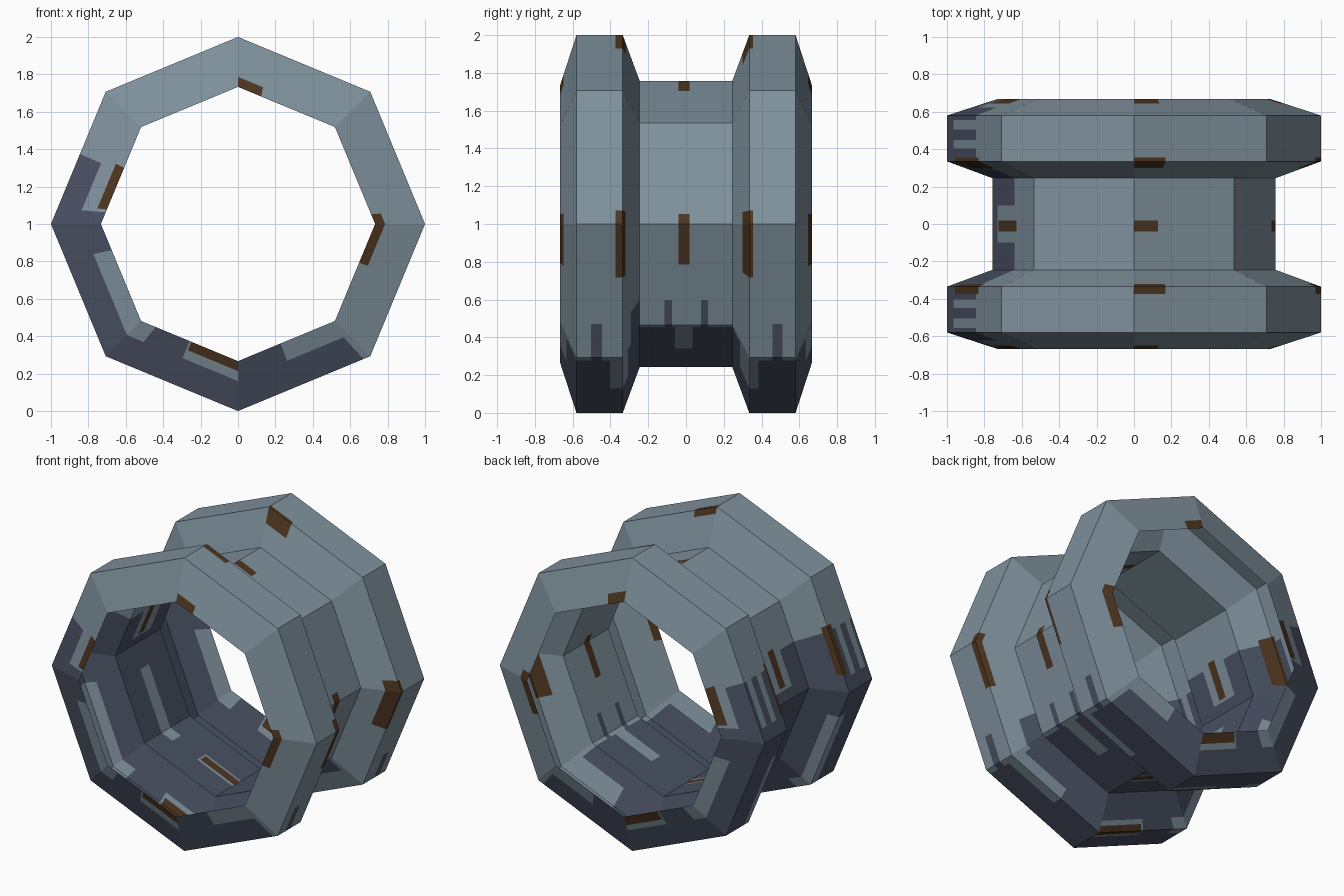
import bpy, bmesh, math

if "Cube" in bpy.data.objects:
    bpy.data.objects.remove(bpy.data.objects["Cube"])

# Materials: one per flat colour
def mat(name, rgb):
    m = bpy.data.materials.new(name)
    m.diffuse_color = (*rgb, 1)
    m.use_nodes = True
    m.node_tree.nodes["Principled BSDF"].inputs["Base Color"].default_value = m.diffuse_color
    return m

GREY, SLATE, BROWN = 0, 1, 2
mats = [mat("blue_grey_metal", (0.212, 0.283, 0.335)),
        mat("dark_slate_stain", (0.066, 0.081, 0.122)),
        mat("brown_rust", (0.075, 0.036, 0.014))]

# Pipe profile (y, radius), spun into an open eight-sided shell
PROFILE = [(-0.667, 0.733), (-0.58, 1), (-0.335, 1), (-0.245, 0.757),
           (0.245, 0.757), (0.335, 1), (0.58, 1), (0.667, 0.733)]
SIDES = 8

# Painted patches as (u0, u1, v0, v1, colour)
# u counts sides around the pipe from +x, v counts profile segments
patches = [(3.88, 6.95, 0, 7, SLATE)]

# slate fingers creeping up the left side
for v0, v1 in [(0.5, 1.1), (1.3, 1.53), (1.72, 3.3), (3.7, 5.28), (5.47, 5.7), (5.9, 6.5)]:
    patches.append((3.47, 3.88, v0, v1, SLATE))

# thin slate fingers on the right side
for v0, v1 in [(1.31, 1.55), (2.5, 3.0), (3.27, 3.35), (3.66, 3.74), (5.5, 5.72)]:
    patches.append((6.95, 7.25, v0, v1, SLATE))

# bare metal around the wear bands
for v0, v1 in [(0, 0.4), (1.72, 2.3), (3.38, 3.57), (4.45, 5.2), (6.6, 7)]:
    for u0, u1 in [(4.27, 5.15), (5.5, 6), (6.44, 6.95)]:
        patches.append((u0, u1, v0, v1, GREY))

# rust marks on the wear bands
for v0, v1 in [(0, 0.2), (1.84, 2.17), (3.42, 3.54), (4.6, 5.08), (6.75, 7)]:
    for u0, u1 in [(0, 0.1), (1.76, 2), (3.42, 3.85), (5.52, 6), (7.6, 8)]:
        patches.append((u0, u1, v0, v1, BROWN))

def colour(u, v):
    c = GREY
    for u0, u1, v0, v1, k in patches:
        if u0 < u < u1 and v0 < v < v1:
            c = k
    return c

def point(u, v):
    i = min(int(v), len(PROFILE) - 2)
    (ya, ra), (yb, rb) = PROFILE[i], PROFILE[i + 1]
    y, r = ya + (yb - ya) * (v - i), ra + (rb - ra) * (v - i)
    s, t = int(u), u - int(u)
    a, b = (2 * math.pi * k / SIDES for k in (s, s + 1))
    x = math.cos(a) * (1 - t) + math.cos(b) * t
    z = math.sin(a) * (1 - t) + math.sin(b) * t
    return (r * x, y, 1 + r * z)

# Cut the shell only along patch borders and real edges
us = sorted({float(k) for k in range(SIDES + 1)} | {float(e) for p in patches for e in p[:2]})
vs = sorted({float(k) for k in range(len(PROFILE))} | {float(e) for p in patches for e in p[2:4]})

bm = bmesh.new()
grid = [[bm.verts.new(point(u, v)) for v in vs] for u in us[:-1]]
grid.append(grid[0])
for i in range(len(us) - 1):
    for j in range(len(vs) - 1):
        f = bm.faces.new((grid[i][j], grid[i][j + 1], grid[i + 1][j + 1], grid[i + 1][j]))
        f.material_index = colour((us[i] + us[i + 1]) / 2, (vs[j] + vs[j + 1]) / 2)
        f.normal_update()
        c = f.calc_center_median()
        mid_y = c.y if abs(c.y) < 0.3 else math.copysign(0.4575, c.y)
        if f.normal.x * c.x + f.normal.z * (c.z - 1) < 0:   # face outwards
            f.normal_flip()

me = bpy.data.meshes.new("flanged_pipe")
bm.to_mesh(me)
bm.free()
for m in mats:
    me.materials.append(m)
ob = bpy.data.objects.new("flanged_pipe", me)
bpy.context.collection.objects.link(ob)
